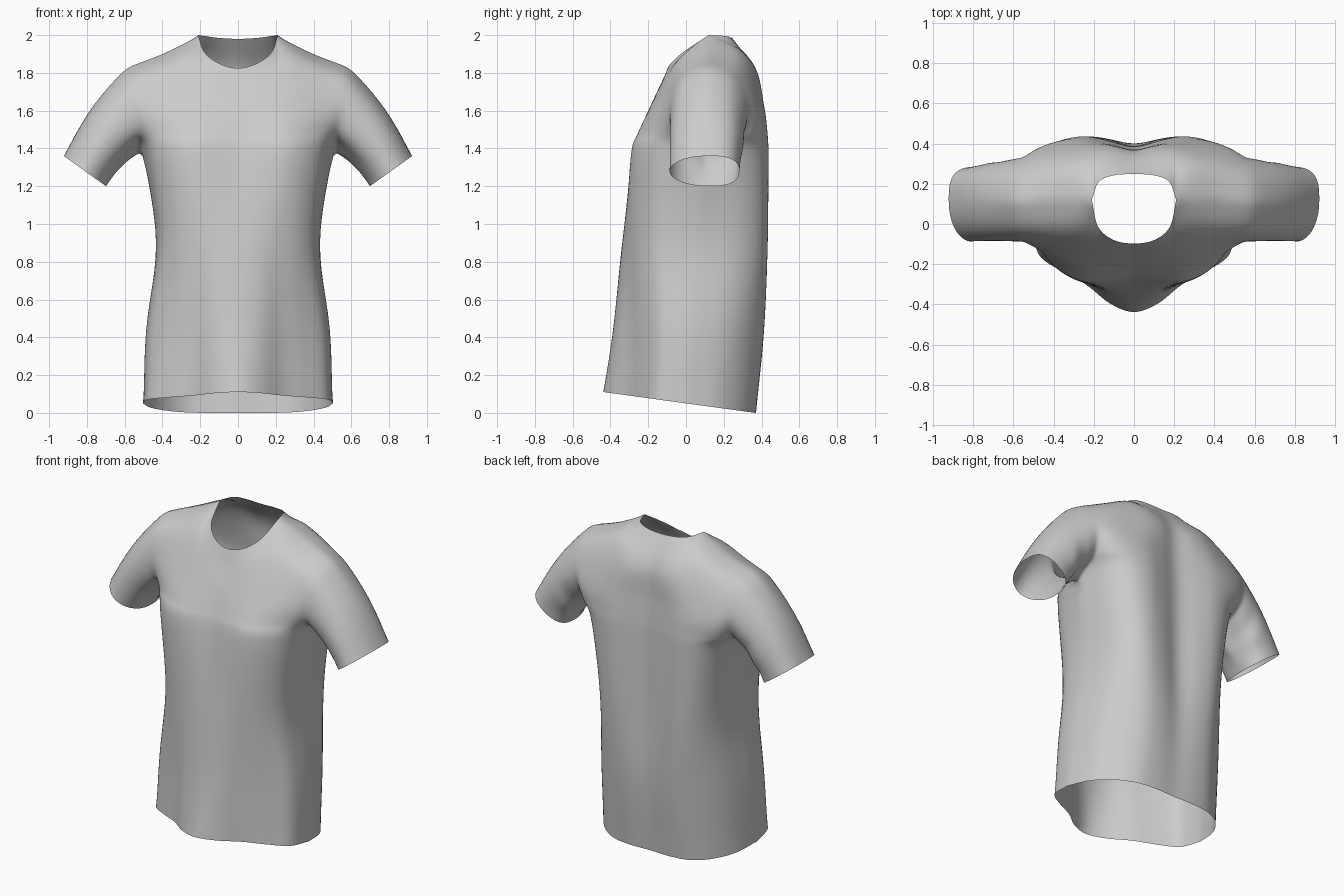
import bpy, bmesh, math
from mathutils import Vector

if "Cube" in bpy.data.objects:
    bpy.data.objects.remove(bpy.data.objects["Cube"])

SUB = 6      # samples between key points
CHEST = 3    # key row at armpit height
CORNER = 3   # key column where neckline meets shoulder seam


def hem_z(y):
    return max(0.0, 0.11 - (y + 0.435) * 0.137)


def row(xs, ys, zs):
    if zs is None:
        zs = [hem_z(y) for y in ys]
    elif not isinstance(zs, (list, tuple)):
        zs = [zs] * len(xs)
    return [Vector(p) for p in zip(xs, ys, zs)]


def spline(pts, mirror_start=False):
    """Catmull-Rom resample; mirror_start continues symmetrically over x = 0."""
    first = Vector((-pts[1].x, pts[1].y, pts[1].z)) if mirror_start else 2 * pts[0] - pts[1]
    p = [first] + list(pts) + [2 * pts[-1] - pts[-2]]
    out = []
    for i in range(1, len(p) - 2):
        a, b, c, d = p[i - 1:i + 3]
        for s in range(SUB):
            t = s / SUB
            out.append(0.5 * (2 * b + (c - a) * t + (2 * a - 5 * b + 4 * c - d) * t * t
                              + (3 * b - a - 3 * c + d) * t ** 3))
    return out + [pts[-1].copy()]


def panel(keys):
    across = [spline(r, True) for r in keys[:-1]]
    top = keys[-1]   # neckline and shoulder seam meet at a sharp corner
    across.append(spline(top[:CORNER + 1], True)[:-1] + spline(top[CORNER:]))
    cols = [spline(list(c)) for c in zip(*across)]
    return [list(r) for r in zip(*cols)]


# Front half panel, hem to shoulder, centre to side
front = panel([
    row((0, .12, .24, .365, .475, .503), (-.438, -.395, -.30, -.232, -.15, 0), None),
    row((0, .12, .23, .345, .46, .49), (-.385, -.362, -.292, -.228, -.135, .02), .45),
    row((0, .11, .22, .33, .41, .433), (-.338, -.332, -.30, -.24, -.135, .05), .90),
    row((0, .12, .25, .37, .46, .505), (-.275, -.287, -.29, -.235, -.125, .10), 1.36),
    row((0, .12, .25, .36, .46, .53), (-.242, -.252, -.252, -.21, -.14, -.06), 1.48),
    row((0, .12, .24, .35, .46, .555), (-.19, -.19, -.185, -.16, -.12, -.085), 1.62),
    row((0, .11, .205, .275, .42, .575), (-.135, -.13, -.095, -.04, -.03, -.025),
        (1.73, 1.75, 1.80, 1.87, 1.82, 1.765)),
    row((0, .10, .178, .210, .40, .59), (-.097, -.08, -.015, .12, .13, .11),
        (1.825, 1.85, 1.91, 2.0, 1.905, 1.835)),
])

# Back half panel, with a shallow groove down the spine
back = panel([
    row((0, .14, .27, .38, .465, .503), (.367, .37, .35, .28, .16, 0), None),
    row((0, .13, .25, .37, .45, .49), (.40, .415, .40, .32, .20, .02), .45),
    row((0, .13, .25, .345, .41, .433), (.39, .425, .43, .375, .25, .05), .90),
    row((0, .13, .25, .37, .455, .505), (.385, .417, .437, .405, .30, .10), 1.36),
    row((0, .13, .25, .38, .48, .53), (.38, .412, .432, .412, .36, .28), 1.48),
    row((0, .13, .25, .37, .48, .56), (.37, .40, .415, .40, .37, .33), 1.62),
    row((0, .11, .20, .285, .43, .585), (.355, .375, .36, .31, .285, .25),
        (1.81, 1.81, 1.845, 1.895, 1.84, 1.775)),
    row((0, .10, .175, .210, .40, .59), (.248, .242, .21, .12, .13, .11),
        (1.98, 1.985, 1.995, 2.0, 1.905, 1.835)),
])

# Join the side seams and shoulder seams
for r in range(CHEST * SUB + 1):
    m = (front[r][-1] + back[r][-1]) / 2
    front[r][-1], back[r][-1] = m, m.copy()
for c in range(CORNER * SUB, len(front[0])):
    m = (front[-1][c] + back[-1][c]) / 2
    front[-1][c], back[-1][c] = m, m.copy()

# Sleeve rings from the armhole to the open cuff
hole = [r[-1] for r in front[CHEST * SUB:]] + [r[-1] for r in reversed(back[CHEST * SUB:-1])]
n = len(hole) - 1
RINGS = 16
sleeve = []
for k in range(RINGS + 1):
    t = k / RINGS
    ring = []
    for i, p in enumerate(hole):
        a = 2 * math.pi * i / n
        ca, sa = math.cos(a), math.sin(a)
        cuff = Vector((.81 - .112 * ca,
                       .098 + .03 * ca * ca - .185 * math.copysign(abs(sa) ** .8, sa),
                       1.28 - .08 * ca))
        bulge = .8 - .2 * ca
        q = p.lerp(cuff, t) + bulge * Vector((.018, 0, .022)) * math.sin(math.pi * t)
        # soft creases behind the underarm
        low_back = max(0, math.cos(a - 1.75 * math.pi)) ** 3
        q.y += .008 * low_back * math.sin(math.pi * t) * math.sin(13 * t)
        ring.append(q)
    sleeve.append(ring)

# Assemble both halves and weld the seams
bm = bmesh.new()
for side in (1, -1):
    for grid in (front, back, sleeve):
        vs = [[bm.verts.new((side * p.x, p.y, p.z)) for p in r] for r in grid]
        for r0, r1 in zip(vs, vs[1:]):
            for j in range(len(r0) - 1):
                bm.faces.new((r0[j], r0[j + 1], r1[j + 1], r1[j]))
bmesh.ops.remove_doubles(bm, verts=bm.verts[:], dist=.0015)
bmesh.ops.recalc_face_normals(bm, faces=bm.faces[:])
inner = [v for v in bm.verts if not v.is_boundary]
for _ in range(4):
    bmesh.ops.smooth_vert(bm, verts=inner, factor=.5, use_axis_x=True, use_axis_y=True, use_axis_z=True)
# Make sure the cloth faces outward
ref = min(bm.faces, key=lambda f: f.calc_center_median().y)
if ref.normal.y > 0:
    bmesh.ops.reverse_faces(bm, faces=bm.faces[:])

mesh = bpy.data.meshes.new("shirt")
bm.to_mesh(mesh)
bm.free()
shirt = bpy.data.objects.new("shirt", mesh)
bpy.context.collection.objects.link(shirt)
for f in mesh.polygons:
    f.use_smooth = True
